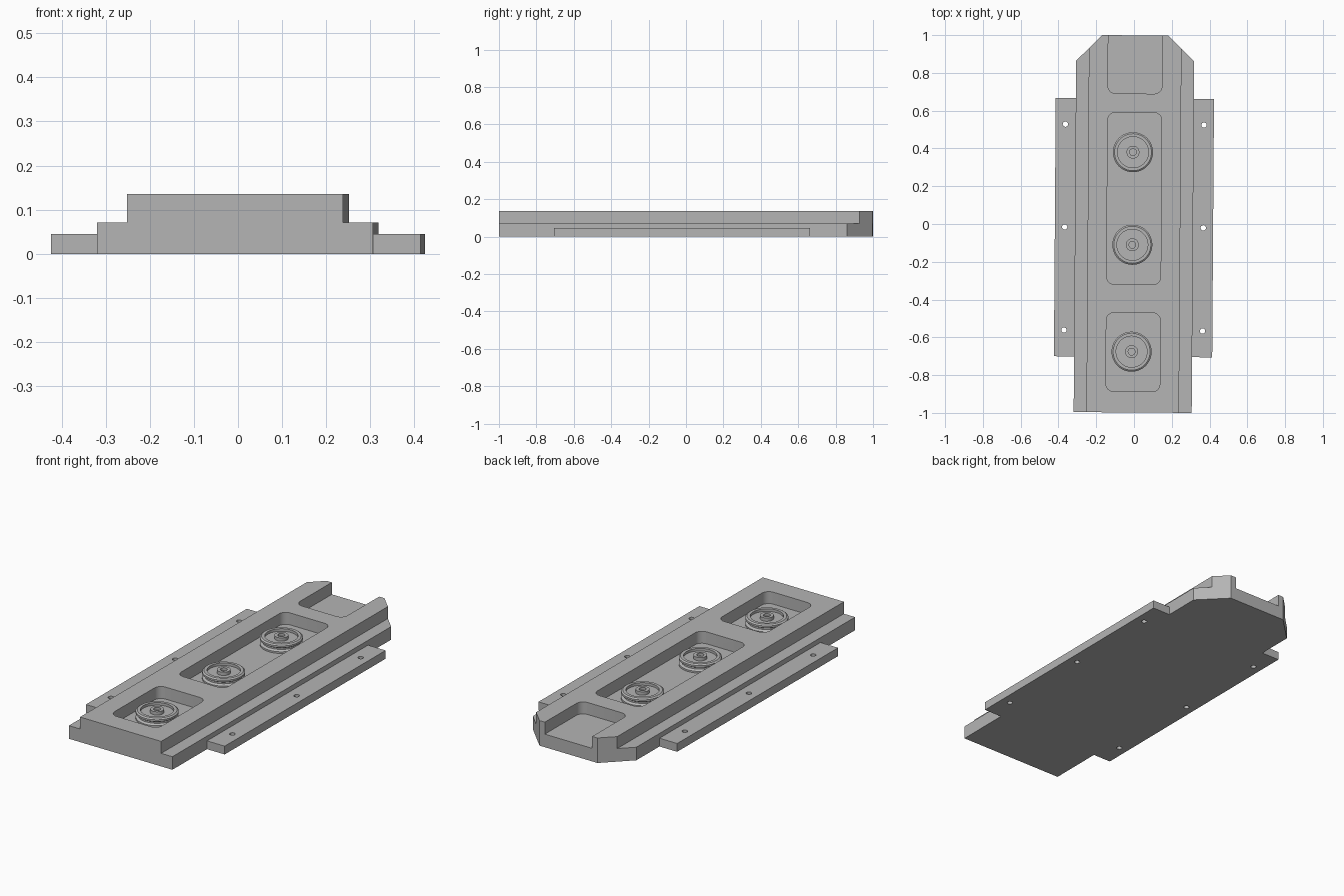
import bpy, bmesh
from math import pi, cos, sin, radians

if "Cube" in bpy.data.objects:
    bpy.data.objects.remove(bpy.data.objects["Cube"])

TILT = -0.007           # whole assembly sits very slightly turned
STEP, TOP, RAIL_TOP = 0.071, 0.136, 0.045
SEGMENTS = 48

grey = bpy.data.materials.new("light grey")
grey.use_nodes = True
grey.diffuse_color = (0.46, 0.46, 0.46, 1)
grey.node_tree.nodes["Principled BSDF"].inputs["Base Color"].default_value = grey.diffuse_color


def prism(name, outline, z0, z1):
    """Extrude a flat outline from z0 to z1."""
    bm = bmesh.new()
    face = bm.faces.new([bm.verts.new((x, y, z0)) for x, y in outline])
    up = bmesh.ops.extrude_face_region(bm, geom=[face])["geom"]
    bmesh.ops.translate(bm, vec=(0, 0, z1 - z0),
                        verts=[g for g in up if isinstance(g, bmesh.types.BMVert)])
    bmesh.ops.recalc_face_normals(bm, faces=bm.faces)
    return finish(name, bm)


def finish(name, bm):
    mesh = bpy.data.meshes.new(name)
    bm.to_mesh(mesh)
    bm.free()
    mesh.materials.append(grey)
    obj = bpy.data.objects.new(name, mesh)
    bpy.context.collection.objects.link(obj)
    return obj


def rectangle(x0, x1, y0, y1):
    return [(x0, y0), (x1, y0), (x1, y1), (x0, y1)]


def rounded(x0, x1, y0, y1, r=0.04, steps=6):
    corners = [(x1 - r, y1 - r), (x0 + r, y1 - r), (x0 + r, y0 + r), (x1 - r, y0 + r)]
    return [(cx + r * cos((q + i / steps) * pi / 2), cy + r * sin((q + i / steps) * pi / 2))
            for q, (cx, cy) in enumerate(corners) for i in range(steps + 1)]


def circle(cx, cy, r, n=24):
    return [(cx + r * cos(2 * pi * i / n), cy + r * sin(2 * pi * i / n)) for i in range(n)]


def select(obj):
    bpy.ops.object.select_all(action='DESELECT')
    obj.select_set(True)
    bpy.context.view_layer.objects.active = obj


def cut(obj, cutters):
    """Subtract every cutter, then throw the cutters away."""
    select(obj)
    for c in cutters:
        mod = obj.modifiers.new("cut", 'BOOLEAN')
        mod.operation, mod.solver, mod.object = 'DIFFERENCE', 'EXACT', c
        bpy.ops.object.modifier_apply(modifier=mod.name)
        bpy.data.objects.remove(c)


def smooth_and_turn(obj):
    select(obj)
    bpy.ops.object.shade_smooth_by_angle(angle=radians(30))
    obj.rotation_euler.z = TILT


# Body: long block with a chamfered rear, stepped sides and three pockets
half, tier, end, back = 0.3125, 0.245, 0.175, 0.9988
body = prism("body", [(-half, -0.9978), (half, -0.9978), (half, 0.862),
                      (end, back), (-end, back), (-half, 0.862)], 0, TOP)
cutters = [prism("step_cutter", rectangle(*sorted((s * tier, s * 0.5)), -1.2, 1.2), STEP, 0.3)
           for s in (-1, 1)]
for y0, y1 in ((-0.887, -0.47), (-0.32, 0.59), (0.69, 1.3)):
    cutters.append(prism("pocket_cutter", rounded(-0.143, 0.143, y0, y1), STEP, 0.3))
cut(body, cutters)
smooth_and_turn(body)

# Side rails with screw holes
for side, label in ((1, "left"), (-1, "right")):
    rail = prism(label + "_rail",
                 rectangle(*sorted((side * half, side * 0.419)), -0.703, 0.665), 0, RAIL_TOP)
    cut(rail, [prism("hole_cutter", circle(side * 0.367, y, 0.014), -0.1, 0.2)
               for y in (-0.564, -0.018, 0.526)])
    smooth_and_turn(rail)

# Rollers: flanged wheel with dished top, hub and centre hole
profile = [(0.106, STEP), (0.106, 0.08), (0.094, 0.087), (0.094, 0.095), (0.106, 0.102),
           (0.106, 0.112), (0.098, 0.118), (0.082, 0.118), (0.082, 0.104), (0.034, 0.104),
           (0.034, 0.122), (0.018, 0.122), (0.018, 0.108), (0, 0.108)]
for place, y in (("front", -0.676), ("middle", -0.11), ("rear", 0.38)):
    bm = bmesh.new()
    verts = [bm.verts.new((r, 0, z)) for r, z in profile]
    edges = [bm.edges.new(pair) for pair in zip(verts, verts[1:])]
    bmesh.ops.spin(bm, geom=verts + edges, cent=(0, 0, 0), axis=(0, 0, 1),
                   angle=2 * pi, steps=SEGMENTS)
    bmesh.ops.remove_doubles(bm, verts=bm.verts, dist=0.0001)
    bmesh.ops.recalc_face_normals(bm, faces=bm.faces)
    if sum(f.normal.z * f.calc_area() for f in bm.faces) < 0:
        bmesh.ops.reverse_faces(bm, faces=bm.faces)
    bmesh.ops.translate(bm, vec=(-0.008, y, 0), verts=bm.verts)
    smooth_and_turn(finish(place + "_roller", bm))
